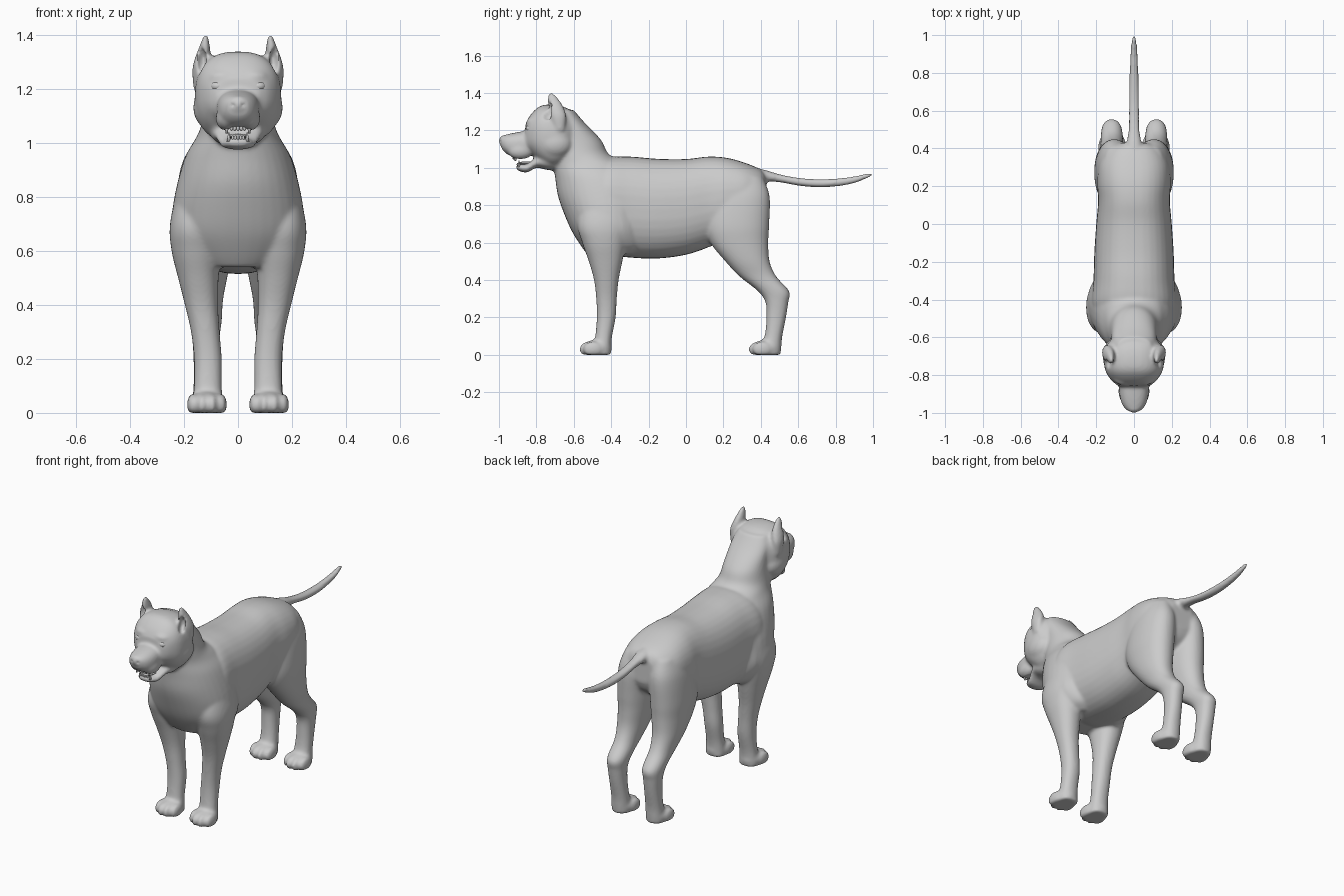
import bpy, bmesh, math
from mathutils import Matrix, Vector

if "Cube" in bpy.data.objects:
    bpy.data.objects.remove(bpy.data.objects["Cube"])

coat = bpy.data.materials.new("plain grey")
coat.diffuse_color = (0.6, 0.6, 0.6, 1)
coat.use_nodes = True
coat.node_tree.nodes["Principled BSDF"].inputs["Base Color"].default_value = coat.diffuse_color


def finish(bm, name):
    bmesh.ops.recalc_face_normals(bm, faces=bm.faces)
    mesh = bpy.data.meshes.new(name)
    bm.to_mesh(mesh)
    bm.free()
    for p in mesh.polygons:
        p.use_smooth = True
    mesh.materials.append(coat)
    obj = bpy.data.objects.new(name, mesh)
    bpy.context.collection.objects.link(obj)
    return obj


def spline(p, steps=5):
    # Catmull-Rom through the sections
    out = []
    for i in range(len(p) - 1):
        a, b, c, d = p[max(i - 1, 0)], p[i], p[i + 1], p[min(i + 2, len(p) - 1)]
        for s in range(steps):
            t = s / steps
            out.append([0.5 * (2 * B + (C - A) * t + (2 * A - 5 * B + 4 * C - D) * t * t
                               + (3 * B - A - 3 * C + D) * t ** 3)
                        for A, B, C, D in zip(a, b, c, d)])
    return out + [list(p[-1])]


def loft(name, axis, sections, power=2.0, side=1, n=36):
    # section: position on axis, low, high, x outer, (x inner)
    full = [s if len(s) == 5 else (*s, -s[3]) for s in sections]
    bm = bmesh.new()
    rings = []
    for t, lo, hi, x1, x0 in spline(full):
        ring = []
        for k in range(n):
            a = 2 * math.pi * k / n
            c, s = math.cos(a), math.sin(a)
            u = math.copysign(abs(c) ** (2 / power), c)
            v = math.copysign(abs(s) ** (2 / power), s)
            x = side * ((x0 + x1) / 2 + u * (x1 - x0) / 2)
            w = (lo + hi) / 2 + v * (hi - lo) / 2
            ring.append(bm.verts.new((x, t, w) if axis == 'y' else (x, w, t)))
        rings.append(ring)
    for a, b in zip(rings, rings[1:]):
        for k in range(n):
            bm.faces.new((a[k], a[(k + 1) % n], b[(k + 1) % n], b[k]))
    bm.faces.new(rings[0])
    bm.faces.new(rings[-1])
    return finish(bm, name)


def blob(name, centre, radii, turn=0):
    bm = bmesh.new()
    m = Matrix.Translation(centre) @ Matrix.Rotation(turn, 4, 'Z') @ Matrix.Diagonal((*radii, 1))
    bmesh.ops.create_uvsphere(bm, u_segments=24, v_segments=16, radius=1, matrix=m)
    for v in bm.verts:
        v.co.z = max(v.co.z, 0)
    return finish(bm, name)


def join(objs, name):
    bpy.ops.object.select_all(action='DESELECT')
    for o in objs:
        o.select_set(True)
    bpy.context.view_layer.objects.active = objs[0]
    bpy.ops.object.join()
    objs[0].name = name
    return objs[0]


parts, cuts = [], []

# torso
parts.append(loft("torso", 'y', [
    (-0.5, .60, 1.0, .20), (-0.42, .54, 1.055, .225), (-0.3, .52, 1.06, .215),
    (-0.15, .515, 1.048, .21), (0, .535, 1.047, .20), (.12, .575, 1.06, .19),
    (.22, .62, 1.053, .195), (.32, .68, 1.025, .185), (.40, .74, .99, .14),
    (.43, .80, .95, .08)], 2.4))
# chest and neck
parts.append(loft("neck", 'z', [
    (.54, -.53, -.25, .15), (.58, -.56, -.2, .20), (.66, -.61, -.2, .243), (.75, -.65, -.2, .243),
    (.85, -.685, -.2, .225), (.95, -.70, -.24, .195), (1.02, -.712, -.31, .155),
    (1.07, -.715, -.41, .135), (1.15, -.71, -.455, .122), (1.25, -.70, -.55, .115),
    (1.31, -.70, -.60, .09)], 2.1))
# skull, muzzle and lower jaw
parts.append(loft("skull", 'y', [
    (-.58, 1.09, 1.285, .09), (-.65, 1.02, 1.325, .15), (-.72, 1.0, 1.338, .16),
    (-.78, 1.03, 1.33, .15), (-.83, 1.075, 1.285, .118), (-.858, 1.09, 1.235, .08)], 2.5))
parts.append(loft("muzzle", 'y', [
    (-.76, 1.08, 1.20, .09), (-.86, 1.06, 1.196, .08), (-.92, 1.058, 1.187, .074),
    (-.96, 1.075, 1.178, .06), (-.985, 1.10, 1.17, .04)], 2.4))
parts.append(loft("jaw", 'y', [
    (-.70, .985, 1.08, .09), (-.75, .99, 1.08, .1), (-.80, 1.0, 1.06, .088), (-.85, .975, 1.022, .068),
    (-.89, .982, 1.02, .05), (-.908, .993, 1.014, .032)], 2.3))
parts.append(blob("nose", (0, -.972, 1.143), (.042, .029, .033)))
# tail
parts.append(loft("tail", 'y', [
    (.33, .90, 1.0, .06), (.41, .925, .992, .045), (.5, .922, .966, .03), (.6, .904, .947, .028),
    (.7, .895, .94, .027), (.8, .899, .943, .024), (.9, .917, .955, .02),
    (.97, .944, .972, .014), (1.003, .961, .971, .006)]))

for s in (1, -1):
    # front leg
    parts.append(loft("front_leg", 'z', [
        (0, -.50, -.40, .17, .055), (.04, -.50, -.40, .17, .055), (.1, -.485, -.395, .163, .06),
        (.2, -.477, -.376, .163, .06), (.3, -.48, -.37, .174, .068), (.4, -.492, -.36, .197, .074),
        (.5, -.52, -.34, .222, .072), (.6, -.555, -.32, .246, .065), (.7, -.58, -.3, .252, .07),
        (.85, -.55, -.3, .22, .08)], 2.2, s))
    # hind leg
    parts.append(loft("hind_leg", 'z', [
        (0, .39, .505, .17, .06), (.04, .39, .51, .17, .06), (.1, .42, .515, .165, .065),
        (.2, .43, .535, .165, .07), (.28, .425, .547, .17, .068), (.34, .385, .552, .175, .06),
        (.42, .285, .482, .18, .055), (.5, .21, .447, .195, .04), (.6, .13, .44, .205, .02),
        (.7, .10, .445, .21, .01), (.85, .12, .447, .195, .01), (.95, .15, .41, .16, .03)], 2.2, s))
    # paws with four toes
    for y in (-.52, .385):
        parts.append(blob("paw", (s * .115, y + .045, .036), (.066, .08, .045)))
        for dx, dy in ((-.053, .022), (-.019, 0), (.019, 0), (.053, .022)):
            parts.append(blob("toe", (s * .115 + dx, y + dy, .03), (.021, .052, .042)))
    # ear and its hollow
    parts.append(loft("ear", 'z', [
        (1.2, -.70, -.65, .166, .13), (1.27, -.725, -.64, .169, .12), (1.31, -.738, -.648, .161, .103),
        (1.35, -.742, -.668, .146, .103), (1.385, -.738, -.695, .133, .108),
        (1.405, -.732, -.715, .125, .114)], 2, s))
    cuts.append(blob("ear_hollow", (s * .139, -.742, 1.305), (.019, .042, .05), s * .35))
    # cheek, flew, brow and eyelid
    parts.append(blob("cheek", (s * .11, -.70, 1.13), (.056, .09, .075)))
    parts.append(blob("flew", (s * .042, -.885, 1.09), (.041, .068, .046)))
    parts.append(blob("brow", (s * .068, -.826, 1.245), (.045, .026, .02), s * .35))
    bpy.ops.mesh.primitive_torus_add(major_radius=.029, minor_radius=.008,
                                     major_segments=32, minor_segments=12)
    lid = bpy.context.object
    lid.data.transform(Matrix.Translation((s * .077, -.838, 1.21)) @ Matrix.Rotation(s * .45, 4, 'Z')
                       @ Matrix.Diagonal((1, 1, .66, 1)) @ Matrix.Rotation(math.pi / 2, 4, 'X'))
    lid.data.materials.append(coat)
    parts.append(lid)
    # nostril
    cuts.append(blob("nostril", (s * .02, -1.0, 1.14), (.011, .016, .01)))
    # eyeball
    blob("eye", (s * .077, -.832, 1.21), (.027, .024, .019), s * .45)
    # fangs
    for z, r1, r2, x, y in ((1.052, .004, .009, .042, -.912), (1.022, .008, .002, .034, -.893)):
        bm = bmesh.new()
        bmesh.ops.create_cone(bm, cap_ends=True, segments=12, radius1=r1, radius2=r2, depth=.034,
                              matrix=Matrix.Translation((s * x, y, z)))
        finish(bm, "fang")

# mouth gap
cuts.append(blob("mouth_gap", (0, -.885, 1.04), (.055, .075, .016)))

# one continuous skin
body = join(parts, "dog_body")
cutter = join(cuts, "hollow_cutter")
cutter.hide_render = True
cutter.display_type = 'WIRE'


def remesh(size):
    m = body.modifiers.new("Skin", 'REMESH')
    m.mode, m.voxel_size, m.use_smooth_shade = 'VOXEL', size, True


def relax(count):
    m = body.modifiers.new("Relax", 'SMOOTH')
    m.factor, m.iterations = 0.5, count


remesh(.008)
relax(6)
carve = body.modifiers.new("Carve", 'BOOLEAN')
carve.operation, carve.solver, carve.object = 'DIFFERENCE', 'EXACT', cutter
remesh(.0075)
relax(3)

# tongue and incisors
blob("tongue", (0, -.85, 1.025), (.038, .05, .009))
for i in range(-2, 3):
    blob("incisor", (i * .012, -.922 + abs(i) * .002, 1.054), (.006, .006, .01))
    blob("lower_incisor", (i * .01, -.9 + abs(i) * .002, 1.018), (.005, .005, .009))
